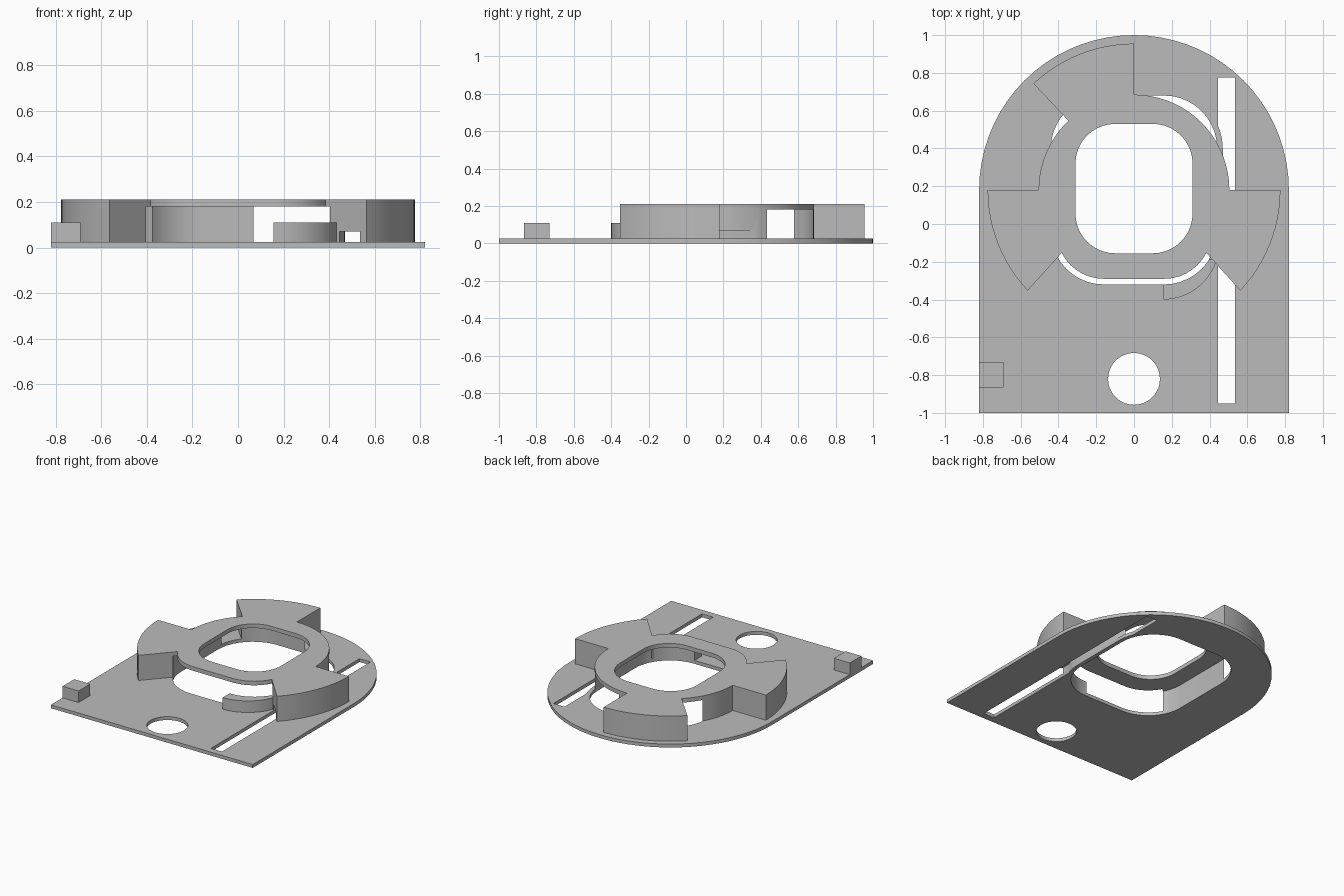
import bpy, bmesh
from math import cos, sin, pi, radians, atan2

default = bpy.data.objects.get("Cube")
if default:
    bpy.data.objects.remove(default, do_unlink=True)

grey = bpy.data.materials.new("plain_grey")
grey.use_nodes = True
colour = (0.5, 0.5, 0.5, 1)
grey.diffuse_color = colour
grey.node_tree.nodes["Principled BSDF"].inputs["Base Color"].default_value = colour

CY = 0.18        # centre of the round end and the mount
PLATE = 0.025    # plate thickness
TOP = 0.21       # top of the mount


def arc(cx, cy, r, a0, a1, steps=12):
    angles = [radians(a0 + (a1 - a0) * i / steps) for i in range(steps + 1)]
    return [(cx + r * cos(a), cy + r * sin(a)) for a in angles]


def rounded(half_x, y0, y1, r):
    pts = []
    for i, (sx, cy) in enumerate([(1, y1 - r), (-1, y1 - r), (-1, y0 + r), (1, y0 + r)]):
        pts += arc(sx * (half_x - r), cy, r, 90 * i, 90 * i + 90, 10)
    return pts


def rect(x0, x1, y0, y1):
    return [(x0, y0), (x1, y0), (x1, y1), (x0, y1)]


def prism(name, pts, z0, z1):
    bm = bmesh.new()
    face = bm.faces.new([bm.verts.new((x, y, z0)) for x, y in pts])
    out = bmesh.ops.extrude_face_region(bm, geom=[face])
    for v in out["geom"]:
        if isinstance(v, bmesh.types.BMVert):
            v.co.z = z1
    bmesh.ops.recalc_face_normals(bm, faces=bm.faces)
    mesh = bpy.data.meshes.new(name)
    bm.to_mesh(mesh)
    bm.free()
    mesh.materials.append(grey)
    obj = bpy.data.objects.new(name, mesh)
    bpy.context.collection.objects.link(obj)
    return obj


def cut(obj, *cutters):
    for c in cutters:
        mod = obj.modifiers.new("cut", "BOOLEAN")
        mod.operation, mod.solver, mod.object = "DIFFERENCE", "EXACT", c
    bpy.context.view_layer.update()
    mesh = bpy.data.meshes.new_from_object(
        obj.evaluated_get(bpy.context.evaluated_depsgraph_get()))
    obj.modifiers.clear()
    obj.data = mesh


# Cutters: well, viewing opening, finger hole and slider slot
well = prism("well_cutter", rounded(0.44, -0.32, 0.68, 0.28), -0.1, 0.18)
opening = prism("opening_cutter", rounded(0.31, -0.155, 0.53, 0.21), 0.1, 0.4)
hole = prism("hole_cutter", arc(0, -0.82, 0.137, 0, 352.5, 47), -0.1, 0.1)
slot = prism("slot_cutter", rect(0.445, 0.535, -0.95, 0.775), -0.1, 0.07)
rim = prism("rim_cutter", rounded(0.47, -0.35, 0.71, 0.31), -0.2, 0.2)
cut(slot, rim)

# Base plate with a round back end
plate = prism("base_plate", [(-0.82, -1), (0.82, -1)] + arc(0, CY, 0.82, 0, 180, 36), 0, PLATE)
cut(plate, well, hole, slot)

# Raised mount: ring with three lugs and a trimmed front edge
A = 43.4
front = [p for p in rounded(0.41, -0.29, 0.65, 0.25) if p[1] < -0.15]
front.sort(key=lambda p: p[0])
outline = (arc(0, CY, 0.505, 0, 90, 18) + arc(0, CY, 0.775, 90, 90 + A)
           + arc(0, CY, 0.505, 90 + A, 180) + arc(0, CY, 0.775, 180, 180 + A)
           + front + arc(0, CY, 0.775, 360 - A, 360))
mount = prism("lugged_mount", outline, PLATE, TOP)
cut(mount, well, opening, slot)

# Low curved stop beside the well
stop = prism("curved_stop", arc(0.155, -0.105, 0.295, -90, -18) + [(0.155, -0.105)], PLATE, 0.11)
cut(stop, well)

# Corner peg
prism("corner_peg", rect(-0.82, -0.69, -0.865, -0.73), PLATE, 0.11)

for c in (well, opening, hole, slot, rim):
    bpy.data.objects.remove(c, do_unlink=True)

# Smooth curved walls, sharp corners
for obj in bpy.context.collection.objects:
    if obj.type == "MESH":
        bpy.ops.object.select_all(action="DESELECT")
        obj.select_set(True)
        bpy.context.view_layer.objects.active = obj
        bpy.ops.object.shade_smooth_by_angle(angle=radians(30))
